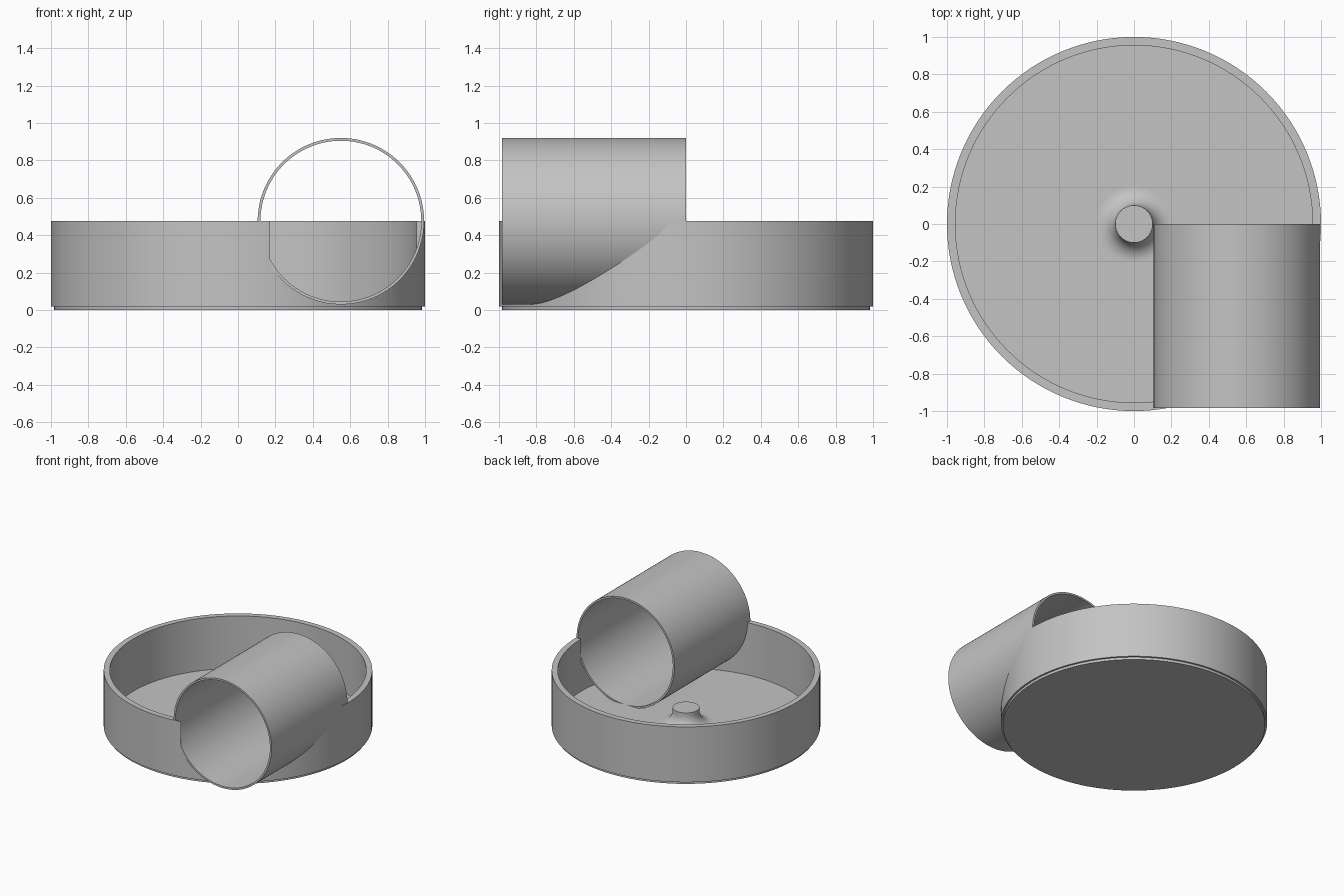
import bpy, bmesh, math
from mathutils import Matrix, Vector

SEGMENTS = 128
RIM_Z = 0.475
FLOOR_Z = 0.045
TUBE_X = 0.55
TUBE_FRONT = -0.985

if "Cube" in bpy.data.objects:
    bpy.data.objects.remove(bpy.data.objects["Cube"], do_unlink=True)

# One plain grey material
grey = bpy.data.materials.new("plain grey")
grey.use_nodes = True
colour = (0.55, 0.55, 0.55, 1)
grey.diffuse_color = colour
grey.node_tree.nodes["Principled BSDF"].inputs["Base Color"].default_value = colour


def lathe(name, profile, matrix=Matrix.Identity(4), closed=False):
    """Spin a (radius, height) profile around the z axis."""
    bm = bmesh.new()
    verts = [bm.verts.new((r, 0, z)) for r, z in profile]
    edges = [bm.edges.new(pair) for pair in zip(verts, verts[1:])]
    if closed:
        edges.append(bm.edges.new((verts[-1], verts[0])))
    bmesh.ops.spin(bm, geom=verts + edges, cent=(0, 0, 0), axis=(0, 0, 1),
                   angle=math.tau, steps=SEGMENTS, use_merge=False)
    bmesh.ops.remove_doubles(bm, verts=bm.verts, dist=1e-5)
    bmesh.ops.recalc_face_normals(bm, faces=bm.faces)
    bm.transform(matrix)
    mesh = bpy.data.meshes.new(name)
    bm.to_mesh(mesh)
    bm.free()
    mesh.materials.append(grey)
    obj = bpy.data.objects.new(name, mesh)
    bpy.context.collection.objects.link(obj)
    return obj


def select_only(obj):
    bpy.ops.object.select_all(action='DESELECT')
    obj.select_set(True)
    bpy.context.view_layer.objects.active = obj


# Pan: stepped base, wall, floor and a central hub with a concave flare
flare = []
for i in range(11):
    a = math.radians(9 * i)
    flare.append((0.2 - 0.1 * math.sin(a), FLOOR_Z + 0.1 * (1 - math.cos(a))))
pan = lathe("pan", [(0, 0), (0.985, 0), (0.985, 0.02), (1, 0.02), (1, RIM_Z),
                    (0.955, RIM_Z), (0.955, FLOOR_Z), (0.21, FLOOR_Z)]
            + flare + [(0.1, 0.17), (0, 0.17)])

# Horizontal open tube, running from the front edge to the middle
lay_down = Matrix.Translation(Vector((TUBE_X, 0, RIM_Z))) @ Matrix.Rotation(math.pi / 2, 4, 'X')
length = -TUBE_FRONT
tube = lathe("tube", [(0.43, 0), (0.445, 0), (0.445, length), (0.43, length)],
             lay_down, closed=True)

# Clear the pan wall out of the tube's bore
bore = lathe("bore_cutter", [(0, 0), (0.437, 0), (0.437, length), (0, length)], lay_down)
bore.hide_render = True
cut = pan.modifiers.new("bore", 'BOOLEAN')
cut.operation = 'DIFFERENCE'
cut.solver = 'EXACT'
cut.object = bore
select_only(pan)
bpy.ops.object.modifier_apply(modifier=cut.name)
bpy.data.objects.remove(bore, do_unlink=True)

for obj in (pan, tube):
    select_only(obj)
    bpy.ops.object.shade_smooth_by_angle(angle=math.radians(30))
